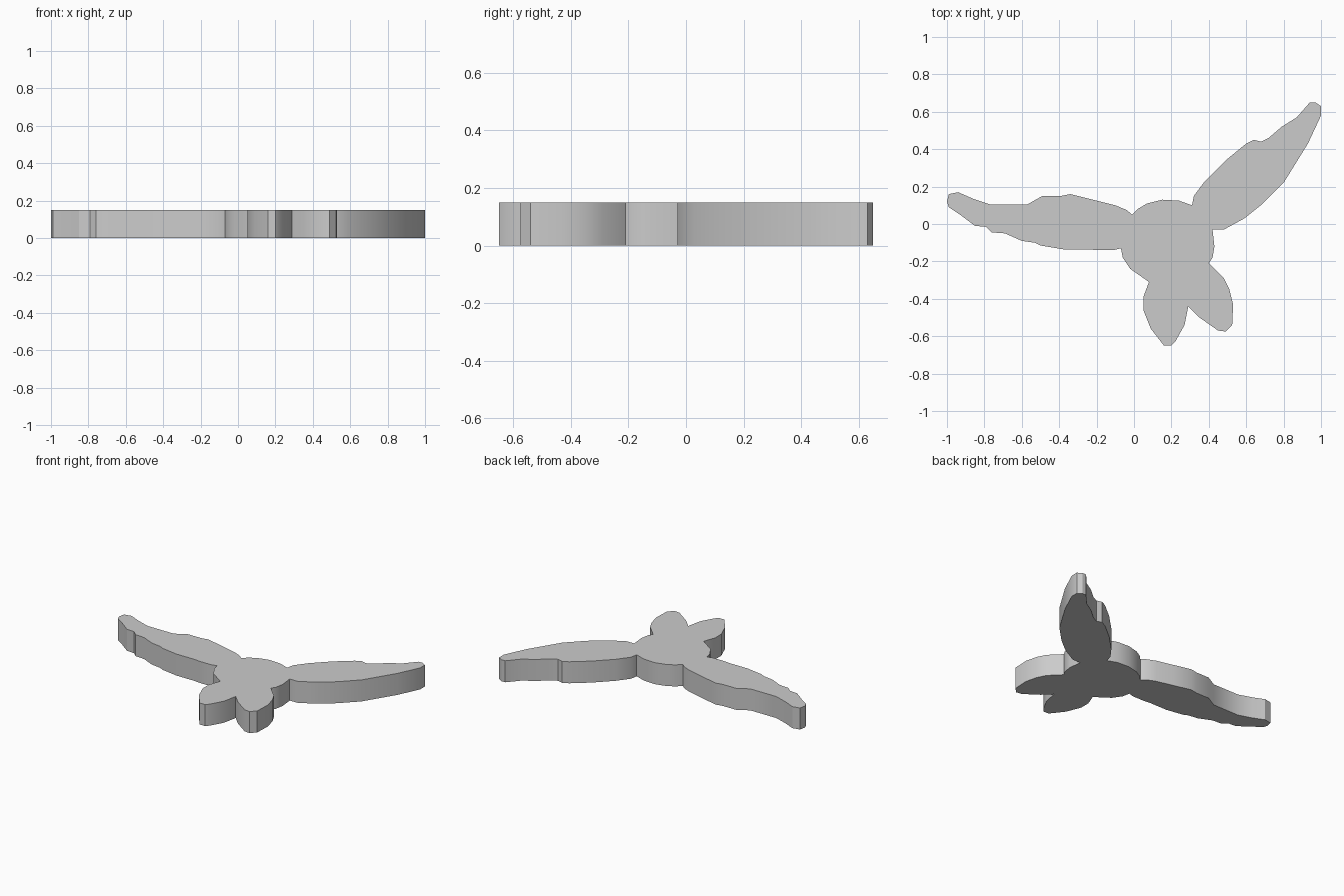
import bpy
import bmesh
from mathutils import Vector

THICKNESS = 0.15

cube = bpy.data.objects.get("Cube")
if cube:
    bpy.data.objects.remove(cube, do_unlink=True)


def make_material(name, colour):
    material = bpy.data.materials.new(name)
    material.use_nodes = True
    material.diffuse_color = colour
    material.node_tree.nodes["Principled BSDF"].inputs["Base Color"].default_value = colour
    return material


def extrude_outline(name, points, height, material):
    """Raise a closed flat outline into a solid plate."""
    bm = bmesh.new()
    base = bm.faces.new([bm.verts.new((x, y, 0)) for x, y in points])
    raised = bmesh.ops.extrude_face_region(bm, geom=[base], use_keep_orig=True)
    top = [item for item in raised["geom"] if isinstance(item, bmesh.types.BMVert)]
    bmesh.ops.translate(bm, verts=top, vec=Vector((0, 0, height)))
    bmesh.ops.recalc_face_normals(bm, faces=bm.faces)
    mesh = bpy.data.meshes.new(name)
    bm.to_mesh(mesh)
    bm.free()
    mesh.materials.append(material)
    plate = bpy.data.objects.new(name, mesh)
    bpy.context.collection.objects.link(plate)
    return plate


# Silhouette, clockwise from the notch between right wing and head
head = [(-.01, .05), (.02, .08), (.07, .11), (.15, .13), (.24, .125), (.31, .1)]

left_wing = [
    (.32, .15), (.38, .23), (.49, .34), (.6, .43), (.64, .45), (.68, .44),
    (.72, .46), (.79, .52), (.87, .57), (.94, .65), (.97, .65), (1, .63),
    (1, .58), (.93, .43), (.8, .22), (.69, .11), (.59, .03), (.48, -.03), (.42, -.03),
]

left_flank = [(.43, -.12), (.42, -.18), (.4, -.21)]

left_tail_feather = [
    (.48, -.29), (.51, -.35), (.53, -.43), (.525, -.54),
    (.49, -.575), (.45, -.57), (.35, -.5), (.29, -.44),
]

right_tail_feather = [
    (.27, -.54), (.22, -.63), (.2, -.65), (.16, -.65),
    (.09, -.56), (.05, -.46), (.05, -.39), (.08, -.31),
]

right_flank = [(-.02, -.24), (-.06, -.18), (-.07, -.13)]

right_wing = [
    (-.11, -.14), (-.2, -.14), (-.24, -.135), (-.38, -.135), (-.5, -.115),
    (-.53, -.1), (-.6, -.09), (-.69, -.05), (-.76, -.045), (-.79, -.015),
    (-.85, -.01), (-.93, .05), (-.99, .09), (-1, .12), (-.99, .16), (-.94, .17),
    (-.86, .135), (-.77, .105), (-.57, .105), (-.49, .15), (-.39, .15),
    (-.34, .16), (-.22, .13), (-.1, .1), (-.04, .075),
]

outline = (head + left_wing + left_flank + left_tail_feather
           + right_tail_feather + right_flank + right_wing)

# One solid plate, smooth along the curved rim and crisp at the corners
grey = make_material("plain grey", (0.6, 0.6, 0.6, 1))
bird = extrude_outline("flying_bird_plate", outline, THICKNESS, grey)
bpy.context.view_layer.objects.active = bird
bird.select_set(True)
bpy.ops.object.shade_smooth_by_angle()
